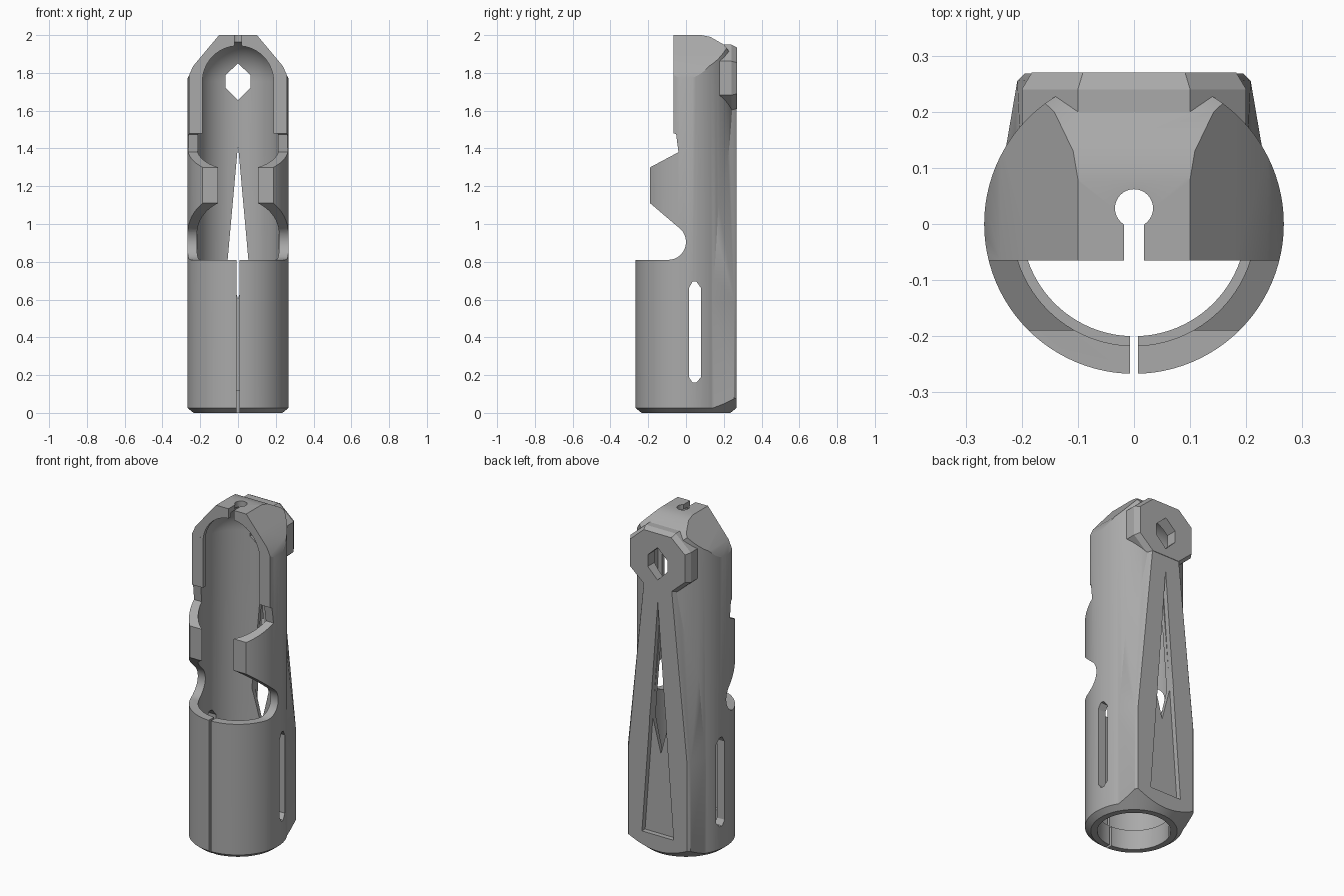
import bpy, bmesh, math
from mathutils import Vector

if "Cube" in bpy.data.objects:
    bpy.data.objects.remove(bpy.data.objects["Cube"], do_unlink=True)

grey = bpy.data.materials.new("plain grey")
grey.use_nodes = True
grey.diffuse_color = (0.4, 0.4, 0.4, 1)
grey.node_tree.nodes["Principled BSDF"].inputs["Base Color"].default_value = (0.4, 0.4, 0.4, 1)


def finish(bm, name):
    bmesh.ops.recalc_face_normals(bm, faces=bm.faces)
    mesh = bpy.data.meshes.new(name)
    bm.to_mesh(mesh)
    bm.free()
    mesh.materials.append(grey)
    ob = bpy.data.objects.new(name, mesh)
    bpy.context.collection.objects.link(ob)
    return ob


def prism(name, points, axis, low, high):
    """Extrude a 2D outline along x, y or z."""
    place = {"x": lambda a, b, d: (d, a, b),
             "y": lambda a, b, d: (a, d, b),
             "z": lambda a, b, d: (a, b, d)}[axis]
    bm = bmesh.new()
    rings = [[bm.verts.new(place(a, b, d)) for a, b in points] for d in (low, high)]
    for ring in rings:
        bm.faces.new(ring)
    for i in range(len(points)):
        j = (i + 1) % len(points)
        bm.faces.new((rings[0][i], rings[0][j], rings[1][j], rings[1][i]))
    return finish(bm, name)


def lathe(name, profile, sides=96):
    """Revolve an (r, z) profile that starts and ends on the axis."""
    bm = bmesh.new()
    verts = [bm.verts.new((r, 0, z)) for r, z in profile]
    edges = [bm.edges.new(pair) for pair in zip(verts, verts[1:])]
    bmesh.ops.spin(bm, geom=verts + edges, cent=(0, 0, 0), axis=(0, 0, 1),
                   angle=math.tau, steps=sides, use_duplicate=False)
    bmesh.ops.remove_doubles(bm, verts=bm.verts, dist=1e-5)
    return finish(bm, name)


def hull(name, points):
    bm = bmesh.new()
    for p in points:
        bm.verts.new(p)
    result = bmesh.ops.convex_hull(bm, input=bm.verts)
    bmesh.ops.dissolve_limit(bm, angle_limit=0.001, verts=bm.verts, edges=bm.edges)
    return finish(bm, name)


def arc(cx, cy, r, start, end, steps):
    angles = [math.radians(start + (end - start) * i / steps) for i in range(steps + 1)]
    return [(cx + r * math.cos(a), cy + r * math.sin(a)) for a in angles]


def mirrored(half):
    """Close a right-hand outline with its reflection."""
    return half + [(-x, z) for x, z in reversed(half) if x > 1e-6]


def combine(body, tool, operation):
    mod = body.modifiers.new(operation, "BOOLEAN")
    mod.operation, mod.solver, mod.object = operation, "EXACT", tool
    bpy.context.view_layer.update()
    evaluated = body.evaluated_get(bpy.context.evaluated_depsgraph_get())
    mesh = bpy.data.meshes.new_from_object(evaluated)
    body.modifiers.clear()
    body.data = mesh
    bpy.data.objects.remove(tool, do_unlink=True)


# Round barrel with a tapered flat spine along the back
R = 0.267
body = lathe("grip_shell", [(0, 0), (R, 0), (R, 2.0), (0, 2.0)])
spine = []
for s in (-1, 1):
    for z in (0, 0.6):
        spine += [(s * 0.26, -0.05, z), (s * 0.208, 0.255, z), (s * 0.195, 0.268, z)]
    spine += [(s * 0.2, 0.08, 1.66), (s * 0.088, 0.268, 1.66)]
combine(body, hull("spine", spine), "UNION")

# Shoulders, sloping crown and conical bottom edge
shoulders = [(0.4, -0.1), (0.4, 1.7), (0.267, 1.77), (0.238, 1.835), (0.18, 1.905), (0.1, 2.0)]
combine(body, prism("shoulders", mirrored(shoulders), "y", -0.5, 0.5), "INTERSECT")
crown = [(-0.5, -0.1), (-0.5, 2.1), (0.04, 2.1), (0.08, 2.0), (0.13, 1.99),
         (0.2, 1.95), (0.27, 1.86), (0.5, 1.7), (0.5, -0.1)]
combine(body, prism("crown", crown, "x", -0.5, 0.5), "INTERSECT")
edge = [(0, 0), (0.235, 0), (0.335, 0.08), (0.5, 0.3), (0.5, 2.2), (0, 2.2)]
combine(body, lathe("bottom_edge", edge), "INTERSECT")

# Eight-sided boss at the top of the back
boss = []
for x, z in ((0.2, 0.09), (0.1, 0.178)):
    for sx in (-1, 1):
        for sz in (-1, 1):
            for y, k in ((0.12, 1), (0.24, 1), (0.27, 0.91)):
                boss.append((sx * x * k, y, 1.772 + sz * z * k))
combine(body, hull("boss", boss), "UNION")

# Stepped bore with a domed end
bore = [(0, -0.1), (0.2, -0.1), (0.2, 0.12), (0.217, 0.12)] + arc(0, 1.755, 0.217, 0, 90, 16)
bore[-1] = (0, 1.972)
combine(body, lathe("bore", bore), "DIFFERENCE")

# Open front with side tabs
front = [(-0.5, 0.81)] + arc(-0.095, 0.905, 0.095, -90, 55, 14)
front += [(-0.19, 1.11), (-0.19, 1.3), (-0.04, 1.38), (-0.052, 1.475),
          (-0.065, 1.48), (-0.065, 2.2), (-0.5, 2.2)]
combine(body, prism("front_opening", front, "x", -0.5, 0.5), "DIFFERENCE")

# Thin lip around the front arch
lip_half = [(0.188, 1.48), (0.222, 1.48)] + arc(0, 1.755, 0.222, 0, 90, 14)
inner = arc(0, 1.755, 0.188, 90, 0, 14)
outline = [(0.222, 1.48)] + arc(0, 1.755, 0.222, 0, 180, 28) + [(-0.222, 1.48), (-0.188, 1.48)]
outline += arc(0, 1.755, 0.188, 180, 0, 28) + [(0.188, 1.48)]
combine(body, prism("arch_lip", outline, "y", -0.064, -0.04), "UNION")


def box(name, x, y0, y1, z0, z1):
    return prism(name, [(-x, y0), (x, y0), (x, y1), (-x, y1)], "z", z0, z1)


# Front slit, keyhole, side slots, back window and boss hole
slot = [(0.015, 0.19), (0.035, 0.16), (0.055, 0.16), (0.08, 0.19),
        (0.08, 0.66), (0.055, 0.695), (0.035, 0.695), (0.015, 0.66)]
recess = [(0, 0.12), (0.105, 0.12), (0, 1.52)]
window = [(0, 0.6), (0.055, 0.81), (0, 1.42)]
hexagon = [(0, 1.655), (0.065, 1.72), (0.065, 1.79), (0, 1.85)]
cuts = [
    box("front_slit", 0.007, -0.4, -0.1, -0.1, 0.9),
    box("key_slot", 0.018, -0.2, 0.03, 1.85, 2.1),
    prism("key_hole", arc(0, 0.028, 0.034, 0, 348.75, 31), "z", 1.85, 2.1),
    prism("side_slots", slot, "x", -0.5, 0.5),
    prism("back_recess", mirrored(recess), "y", 0.238, 0.4),
    prism("back_window", mirrored(window), "y", 0.1, 0.4),
    prism("boss_hole", mirrored(hexagon), "y", 0.05, 0.4),
]
for cutter in cuts:
    combine(body, cutter, "DIFFERENCE")

# Smooth shading with crisp edges
bpy.ops.object.select_all(action="DESELECT")
body.select_set(True)
bpy.context.view_layer.objects.active = body
bpy.ops.object.shade_smooth_by_angle(angle=math.radians(25))
